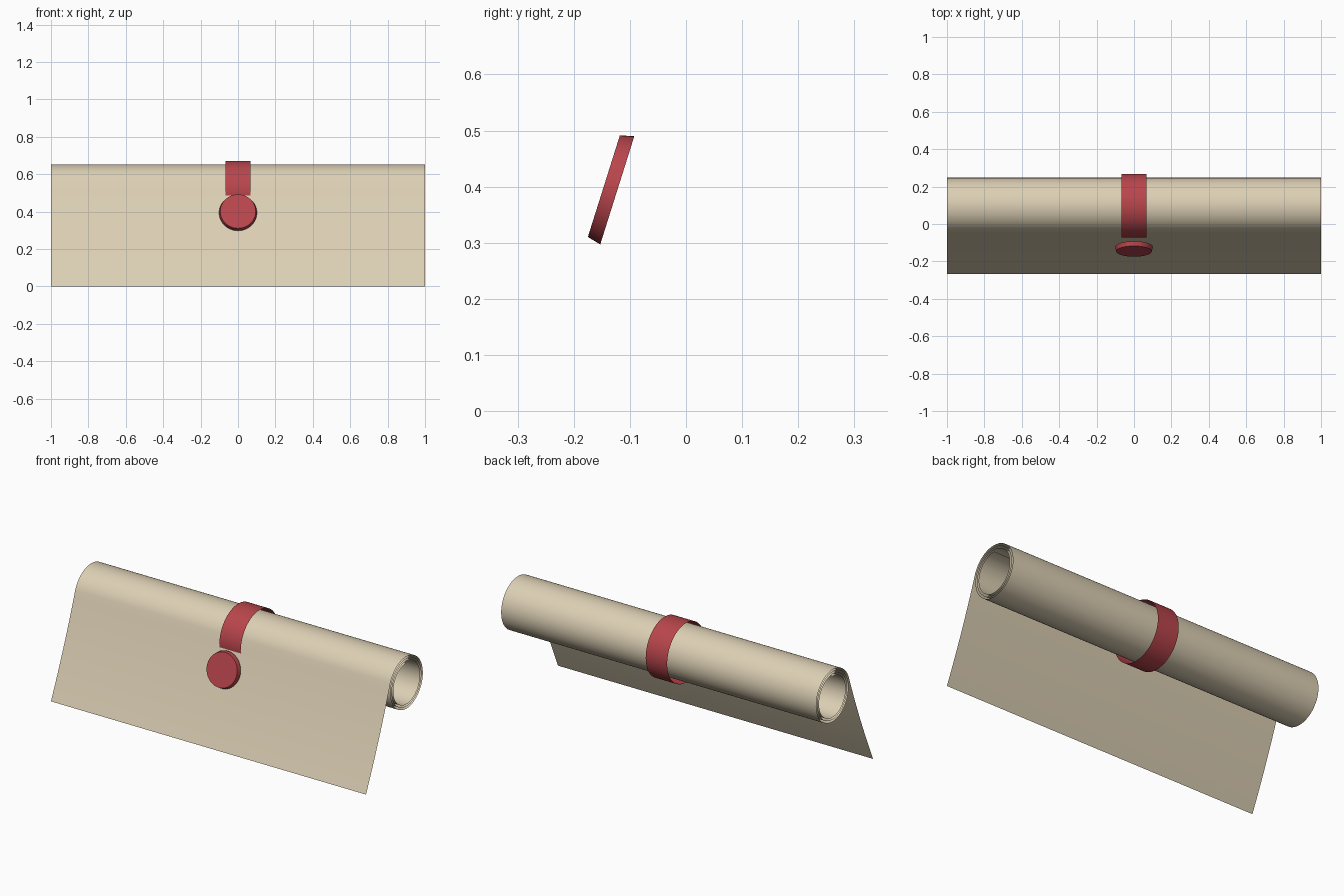
import bpy, math
from mathutils import Vector

if "Cube" in bpy.data.objects:
    bpy.data.objects.remove(bpy.data.objects["Cube"])

CY, CZ = 0.098, 0.50          # axis of the roll


def material(name, rgb):
    m = bpy.data.materials.new(name)
    m.diffuse_color = (*rgb, 1)
    m.use_nodes = True
    m.node_tree.nodes["Principled BSDF"].inputs["Base Color"].default_value = m.diffuse_color
    return m


parchment = material("parchment", (0.716, 0.624, 0.456))
red = material("wax_red", (0.479, 0.060, 0.072))


def add_object(name, verts, faces, mat):
    mesh = bpy.data.meshes.new(name)
    mesh.from_pydata(verts, [], faces)
    mesh.materials.append(mat)
    obj = bpy.data.objects.new(name, mesh)
    bpy.context.collection.objects.link(obj)
    bpy.ops.object.select_all(action='DESELECT')
    bpy.context.view_layer.objects.active = obj
    obj.select_set(True)
    bpy.ops.object.shade_smooth_by_angle(angle=math.radians(35))
    return obj


def ribbon(name, path, half_width, mat, closed=False):
    """Thin surface: a (y, z) path swept along x."""
    n = len(path)
    verts = [(s * half_width, y, z) for y, z in path for s in (-1, 1)]
    faces = []
    for i in range(n if closed else n - 1):
        j = (i + 1) % n
        faces.append((2 * i, 2 * i + 1, 2 * j + 1, 2 * j))
    return add_object(name, verts, faces, mat)


def polar(radius, angle):
    return CY + radius * math.cos(angle), CZ + radius * math.sin(angle)


# Parchment: hanging flap that meets the roll, then a spiral winding inwards
start, turns, r_out, r_in = math.radians(160), 3.2, 0.155, 0.115
end_y, end_z = polar(r_out, start)
low_y, top_slope = -0.268, 0.34
bend = (top_slope - (end_y - low_y) / end_z) / end_z
low_slope = top_slope - 2 * bend * end_z
flap = []
for i in range(16):
    z = end_z * i / 16
    flap.append((low_y + low_slope * z + bend * z * z, z))
steps = 200
spiral = [polar(r_out + (r_in - r_out) * i / steps,
                start - turns * math.tau * i / steps) for i in range(steps + 1)]
ribbon("parchment_sheet", flap + spiral, 1.0, parchment)

# Ribbon band around the roll
band = [polar(0.17, -math.tau * i / 64) for i in range(64)]
ribbon("ribbon_band", band, 0.068, red, closed=True)

# Wax seal: tapered disc leaning with the flap
N = 48
tilt = 0.305
up = Vector((0, math.sin(tilt), math.cos(tilt)))
out = Vector((0, -math.cos(tilt), math.sin(tilt)))
back = Vector((0, -0.1225, 0.3935))
verts = []
for center, r in ((back, 0.101), (back + out * 0.025, 0.095)):
    for i in range(N):
        a = math.tau * i / N
        verts.append(center + Vector((r * math.cos(a), 0, 0)) + up * (r * math.sin(a)))
faces = [(i, (i + 1) % N, N + (i + 1) % N, N + i) for i in range(N)]
faces += [tuple(range(N - 1, -1, -1)), tuple(range(N, 2 * N))]
add_object("wax_seal", verts, faces, red)
